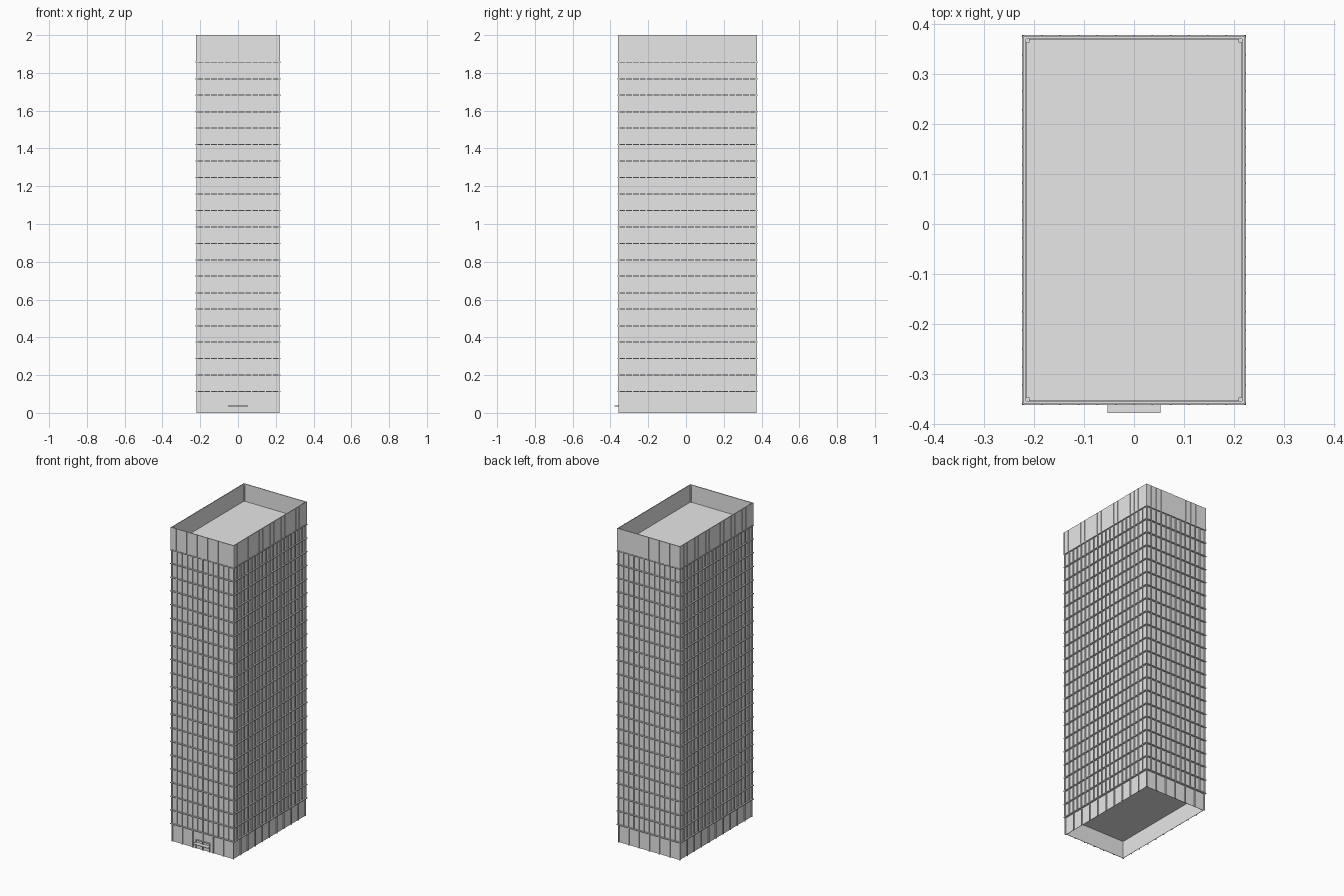
import bpy
import bmesh
from mathutils import Matrix, Vector

if "Cube" in bpy.data.objects:
    bpy.data.objects.remove(bpy.data.objects["Cube"])

# Single concrete grey
grey = bpy.data.materials.new("light_grey")
grey.use_nodes = True
colour = (0.8, 0.8, 0.8, 1)
grey.diffuse_color = colour
grey.node_tree.nodes["Principled BSDF"].inputs["Base Color"].default_value = colour

CY = 0.008                      # centre of the tower in y
HX, HY = 0.224, 0.37            # half size at the widest ledges
BASE, BAND, TOP = 0.11, 1.853, 2.0
ROOF = 1.89
FLOORS = 20


def box(bm, x0, x1, y0, y1, z0, z1):
    size = Vector((x1 - x0, y1 - y0, z1 - z0))
    mid = Vector((x0 + x1, y0 + y1, z0 + z1)) / 2
    bmesh.ops.create_cube(bm, size=1, matrix=Matrix.Translation(mid) @ Matrix.Diagonal(size).to_4x4())


def block(bm, inset, z0, z1):
    hx, hy = HX - inset, HY - inset
    box(bm, -hx, hx, CY - hy, CY + hy, z0, z1)


def tube(bm, inset, thick, z0, z1):
    """Rectangular ring of wall, open at top and bottom."""
    rings = []
    for d, z in ((inset, z0), (inset, z1), (inset + thick, z1), (inset + thick, z0)):
        hx, hy = HX - d, HY - d
        rings.append([bm.verts.new((sx * hx, CY + sy * hy, z))
                      for sx, sy in ((-1, -1), (1, -1), (1, 1), (-1, 1))])
    for k in range(4):
        a, b = rings[k], rings[(k + 1) % 4]
        for i in range(4):
            j = (i + 1) % 4
            bm.faces.new((a[i], a[j], b[j], b[i]))


def fins(bm, nx, ny, half, outer, depth, z0, z1):
    """Upright fins on all four sides, nx or ny bays per side."""
    hx, hy = HX - outer, HY - outer
    for s in (-1, 1):
        for i in range(nx + 1):
            x = (hx - half) * (2 * i / nx - 1)
            ya, yb = sorted((CY + s * hy, CY + s * (hy - depth)))
            box(bm, x - half, x + half, ya, yb, z0, z1)
        for i in range(1, ny):
            y = CY + (hy - half) * (2 * i / ny - 1)
            xa, xb = sorted((s * hx, s * (hx - depth)))
            box(bm, xa, xb, y - half, y + half, z0, z1)


def finish(bm, name):
    mesh = bpy.data.meshes.new(name)
    bm.to_mesh(mesh)
    bm.free()
    mesh.materials.append(grey)
    obj = bpy.data.objects.new(name, mesh)
    bpy.context.collection.objects.link(obj)


# Ground floor: open-bottomed shell with piers
bm = bmesh.new()
tube(bm, 0.011, 0.002, 0, BASE)
finish(bm, "base_wall")
bm = bmesh.new()
fins(bm, 6, 10, 0.003, 0.005, 0.006, 0, BASE)
finish(bm, "base_piers")

# Main shaft, closed by the ground floor ceiling and the roof
bm = bmesh.new()
block(bm, 0.009, BASE, ROOF)
finish(bm, "tower_core")

# Window mullions
bm = bmesh.new()
fins(bm, 12, 20, 0.003, 0.003, 0.006, BASE, BAND)
finish(bm, "window_mullions")

# Projecting floor ledges
bm = bmesh.new()
step = (BAND - BASE) / FLOORS
for i in range(FLOORS + 1):
    z = BASE + i * step
    tube(bm, 0, 0.01, z, z + 0.006)
finish(bm, "floor_ledges")

# Crown: parapet, its fins and inner corner posts
bm = bmesh.new()
tube(bm, 0.003, 0.005, BAND, TOP)
finish(bm, "parapet")
bm = bmesh.new()
fins(bm, 12, 20, 0.0015, 0.001, 0.004, BAND, TOP)
finish(bm, "parapet_fins")
bm = bmesh.new()
for sx in (-1, 1):
    for sy in (-1, 1):
        x, y = sx * (HX - 0.011), CY + sy * (HY - 0.011)
        box(bm, x - 0.004, x + 0.004, y - 0.004, y + 0.004, ROOF, TOP - 0.01)
finish(bm, "parapet_corner_posts")

# Low roof pad
bm = bmesh.new()
box(bm, -0.146, 0.146, -0.263, 0.28, ROOF - 0.01, ROOF + 0.002)
finish(bm, "roof_pad")

# Entrance: canopy, door frame and transom
front = CY - HY
bm = bmesh.new()
box(bm, -0.053, 0.053, -0.378, front + 0.012, 0.034, 0.038)
finish(bm, "entrance_canopy")
bm = bmesh.new()
for x in (-0.047, 0, 0.047):
    box(bm, x - 0.002, x + 0.002, front + 0.004, front + 0.012, 0, 0.055)
box(bm, -0.049, 0.049, front + 0.004, front + 0.012, 0.053, 0.057)
finish(bm, "entrance_frame")
